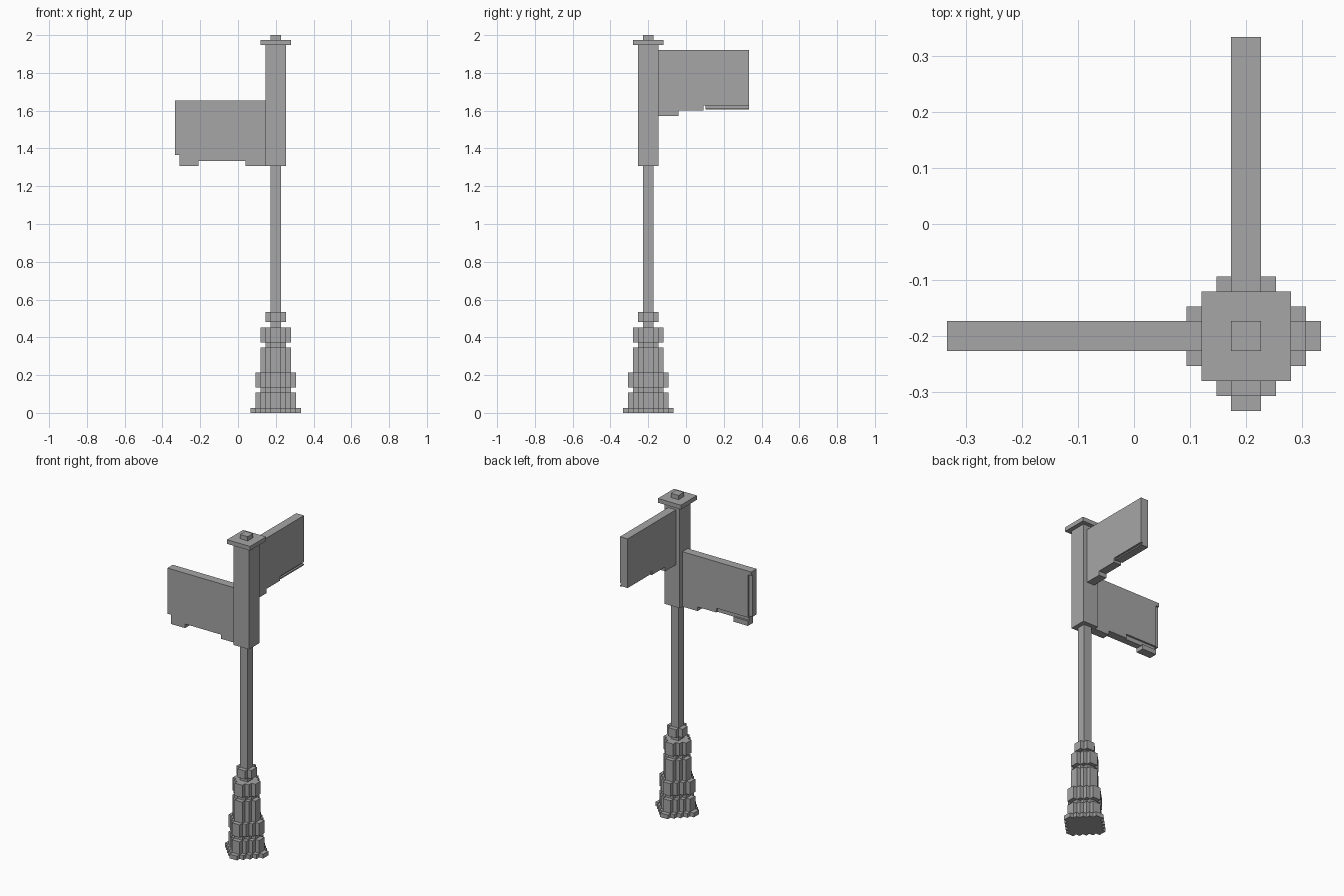
import bpy, bmesh

cube = bpy.data.objects.get("Cube")
if cube:
    bpy.data.objects.remove(cube, do_unlink=True)

U = 2 / 75            # block unit
CX, CY = 0.2, -0.2    # post axis
LO, HI = -U, U        # sign thickness about the axis

grey = bpy.data.materials.new("plain_grey")
grey.use_nodes = True
grey.diffuse_color = (0.38, 0.38, 0.38, 1)
grey.node_tree.nodes["Principled BSDF"].inputs["Base Color"].default_value = grey.diffuse_color


def make_object(name, bm):
    bmesh.ops.recalc_face_normals(bm, faces=bm.faces)
    mesh = bpy.data.meshes.new(name)
    bm.to_mesh(mesh)
    bm.free()
    mesh.materials.append(grey)
    obj = bpy.data.objects.new(name, mesh)
    bpy.context.collection.objects.link(obj)


def add_prism(bm, outline, z0, z1):
    face = bm.faces.new([bm.verts.new((x, y, z0)) for x, y in outline])
    top = bmesh.ops.extrude_face_region(bm, geom=[face], use_keep_orig=True)["geom"]
    verts = [g for g in top if isinstance(g, bmesh.types.BMVert)]
    bmesh.ops.translate(bm, verts=verts, vec=(0, 0, z1 - z0))


def stepped_outline(r):
    """Staircase diamond, r units from the axis to each tip."""
    quarter = []
    for i in range(r):
        quarter.append((r - i, i + 1))
        if i < r - 1:
            quarter.append((r - i - 1, i + 1))
    points = []
    for _ in range(4):
        points += quarter
        quarter = [(-y, x) for x, y in quarter]
    return [(CX + x * U, CY + y * U) for x, y in points]


def square_outline(h):
    return [(CX + x * h * U, CY + y * h * U) for x, y in ((1, 1), (-1, 1), (-1, -1), (1, -1))]


def column_part(name, outline, z0, z1):
    bm = bmesh.new()
    add_prism(bm, outline, z0 * U, z1 * U)
    make_object(name, bm)


def sign(name, along_x, boxes):
    """Boxes are (start, end, side0, side1, z0, z1) measured along and across the sign."""
    bm = bmesh.new()
    for a0, a1, s0, s1, z0, z1 in boxes:
        if along_x:
            rect = [(a0, CY + s0), (a1, CY + s0), (a1, CY + s1), (a0, CY + s1)]
        else:
            rect = [(CX + s0, a0), (CX + s1, a0), (CX + s1, a1), (CX + s0, a1)]
        add_prism(bm, rect, z0, z1)
    make_object(name, bm)


# Stepped base, bottom to top
tiers = [("foot", 5, 1), ("lower_tier", 4, 4), ("lower_neck", 3, 5), ("middle_tier", 4, 8),
         ("tall_tier", 3, 13), ("middle_neck", 2, 14), ("upper_tier", 3, 17),
         ("upper_neck", 1, 18), ("collar", 2, 20)]
z = 0
for name, r, top in tiers:
    column_part(name, stepped_outline(r), z, top)
    z = top

# Pole, sign post, cap and finial
for name, half, top in (("pole", 1, 49), ("sign_post", 2, 73), ("cap", 3, 74), ("finial", 1, 75)):
    column_part(name, square_outline(half), z, top)
    z = top

# Lower sign, rebated on its back at the outer end and under the outer half
STEP = 0.015
sign("lower_sign", True, [
    (-0.31, 0.147, LO, HI, 1.36, 1.653),
    (-0.09, 0.147, LO, HI, 1.333, 1.36),
    (-0.31, -0.09, LO, STEP, 1.333, 1.36),
    (-0.333, -0.31, LO, STEP, 1.365, 1.653),
    (-0.333, -0.31, STEP, HI, 1.63, 1.653),
    (-0.31, -0.21, LO, HI, 1.307, 1.338),
    (0.04, 0.147, LO, HI, 1.307, 1.333),
])

# Upper sign, with a thin slot under its outer half
sign("upper_sign", False, [
    (-0.147, 0.333, LO, HI, 1.627, 1.92),
    (-0.147, 0.093, LO, HI, 1.6, 1.627),
    (0.102, 0.333, LO, STEP, 1.61, 1.627),
    (0.102, 0.333, STEP, HI, 1.607, 1.615),
    (-0.147, -0.04, LO, HI, 1.573, 1.6),
])
